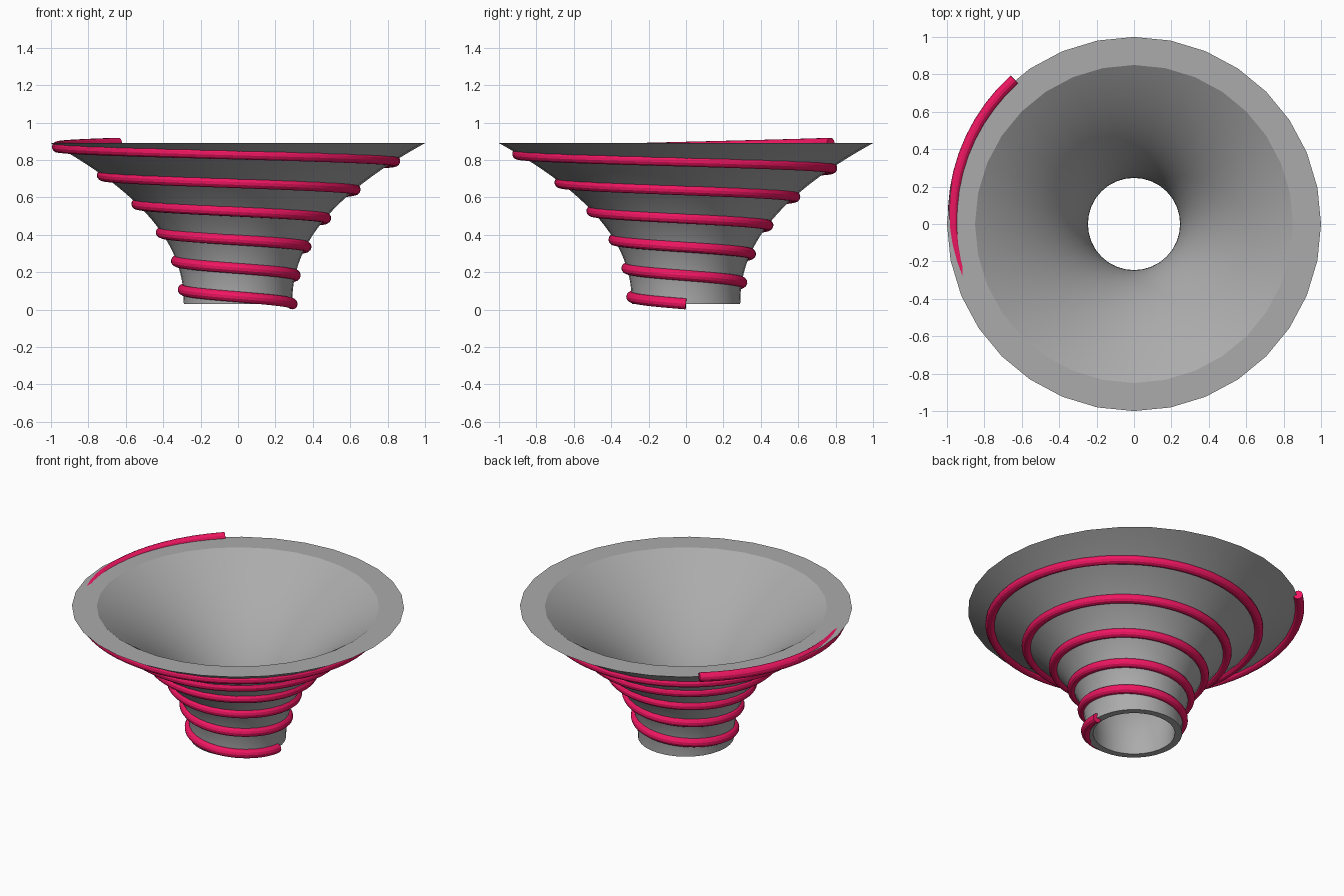
import bpy, bmesh, math

if "Cube" in bpy.data.objects:
    bpy.data.objects.remove(bpy.data.objects["Cube"])

Z0, Z1 = 0.03, 0.89
SIDES, RINGS = 32, 32
TURNS, TUBE = 5.64, 0.029


def flare(t):
    """Outer radius of the horn at height fraction t."""
    return 0.29 + 0.71 * t ** 2.2


def height(t):
    return Z0 + (Z1 - Z0) * t


def finish(obj, name, color):
    """Smooth shading with sharp rims, and one plain colour."""
    bpy.ops.object.select_all(action='DESELECT')
    obj.select_set(True)
    bpy.context.view_layer.objects.active = obj
    bpy.ops.object.shade_smooth_by_angle(angle=math.radians(25))
    mat = bpy.data.materials.new(name)
    mat.diffuse_color = color
    mat.use_nodes = True
    mat.node_tree.nodes["Principled BSDF"].inputs["Base Color"].default_value = mat.diffuse_color
    obj.data.materials.clear()
    obj.data.materials.append(mat)


# Flared horn: closed profile (outer wall up, inner wall down) turned around z
steps = [i / RINGS for i in range(RINGS + 1)]
profile = [(flare(t), height(t)) for t in steps]
profile += [(0.85 * flare(t), height(t)) for t in reversed(steps)]

bm = bmesh.new()
loops = []
for k in range(SIDES):
    a = 2 * math.pi * k / SIDES
    loops.append([bm.verts.new((r * math.cos(a), r * math.sin(a), z)) for r, z in profile])
n = len(profile)
for k in range(SIDES):
    p, q = loops[k], loops[(k + 1) % SIDES]
    for i in range(n):
        j = (i + 1) % n
        bm.faces.new((p[i], q[i], q[j], p[j]))
bmesh.ops.recalc_face_normals(bm, faces=bm.faces)
mesh = bpy.data.meshes.new("flared_horn")
bm.to_mesh(mesh)
bm.free()
horn = bpy.data.objects.new("flared_horn", mesh)
bpy.context.collection.objects.link(horn)
finish(horn, "dark_grey", (0.41, 0.41, 0.41, 1))

# Spiral coil: round tube following the outer wall, clockwise from above
curve = bpy.data.curves.new("spiral_coil", 'CURVE')
curve.dimensions = '3D'
curve.bevel_depth = TUBE
curve.bevel_resolution = 4
curve.use_fill_caps = True
count = 361
spline = curve.splines.new('POLY')
spline.points.add(count - 1)
for i, point in enumerate(spline.points):
    t = i / (count - 1)
    a = -2 * math.pi * TURNS * t
    r = flare(t) + 0.004 * t
    point.co = (r * math.cos(a), r * math.sin(a), height(t), 1)
coil = bpy.data.objects.new("spiral_coil", curve)
bpy.context.collection.objects.link(coil)
bpy.ops.object.select_all(action='DESELECT')
coil.select_set(True)
bpy.context.view_layer.objects.active = coil
bpy.ops.object.convert(target='MESH')
coil = bpy.context.view_layer.objects.active
finish(coil, "crimson", (0.87, 0.008, 0.12, 1))
for poly in coil.data.polygons:
    poly.use_smooth = len(poly.vertices) == 4
